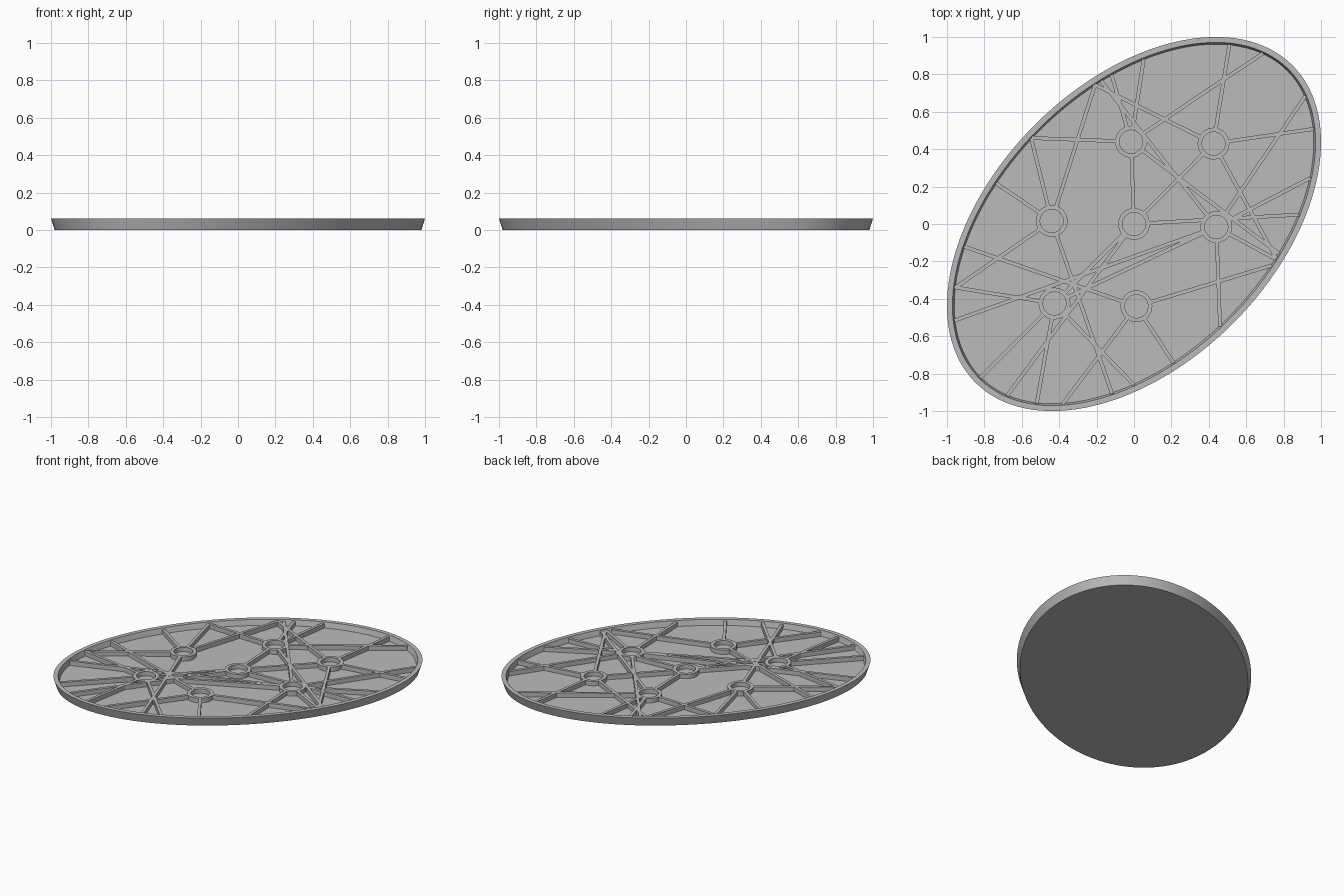
import bpy, bmesh, math
from mathutils import Vector, Matrix

if "Cube" in bpy.data.objects:
    bpy.data.objects.remove(bpy.data.objects["Cube"])

A, B = 1.199, 0.75            # semi-axes of the oval
FLOOR, RIB_TOP, TOP = 0.024, 0.055, 0.062
BORE, BOSS, RIB_W = 0.062, 0.085, 0.02

grey = bpy.data.materials.new("plain_grey")
grey.use_nodes = True
grey.diffuse_color = (0.5, 0.5, 0.5, 1)
grey.node_tree.nodes["Principled BSDF"].inputs["Base Color"].default_value = (0.5, 0.5, 0.5, 1)


def finish(bm, name, smooth=True):
    bmesh.ops.recalc_face_normals(bm, faces=bm.faces)
    mesh = bpy.data.meshes.new(name)
    bm.to_mesh(mesh)
    bm.free()
    mesh.materials.append(grey)
    ob = bpy.data.objects.new(name, mesh)
    bpy.context.collection.objects.link(ob)
    if smooth:
        bpy.ops.object.select_all(action='DESELECT')
        ob.select_set(True)
        bpy.context.view_layer.objects.active = ob
        bpy.ops.object.shade_smooth_by_angle(angle=math.radians(35))
    return ob


def loft(bm, rings, closed):
    """Bridge equal rings of points; cap both ends, or join last to first."""
    loops = [[bm.verts.new(p) for p in ring] for ring in rings]
    n = len(loops[0])
    pairs = list(zip(loops, loops[1:] + ([loops[0]] if closed else [])))
    for lo, hi in pairs:
        for i in range(n):
            j = (i + 1) % n
            bm.faces.new((lo[i], lo[j], hi[j], hi[i]))
    if not closed:
        bm.faces.new(loops[0])
        bm.faces.new(loops[-1])


def oval(inset, z, n=128):
    turn = Matrix.Rotation(math.pi / 4, 3, 'Z')
    return [turn @ Vector(((A - inset) * math.cos(t), (B - inset) * math.sin(t), z))
            for t in (2 * math.pi * i / n for i in range(n))]


def circle(c, r, z, n=32):
    return [(c.x + r * math.cos(2 * math.pi * i / n), c.y + r * math.sin(2 * math.pi * i / n), z)
            for i in range(n)]


# Oval tray: sloped outside, flat rim, inner wall, floor
bm = bmesh.new()
loft(bm, [oval(0.02, 0), oval(0, TOP), oval(0.03, TOP), oval(0.04, FLOOR)], False)
finish(bm, "oval_tray")

# Ring bosses
holes = {k: Vector(p) for k, p in {
    "back": (-0.016, 0.44), "back_left": (0.425, 0.43), "right": (-0.44, 0.016),
    "middle": (0, 0), "left": (0.44, -0.016), "front_right": (-0.425, -0.425),
    "front": (0.013, -0.44)}.items()}
for name, c in holes.items():
    bm = bmesh.new()
    loft(bm, [circle(c, r, z) for r, z in ((BOSS, FLOOR - 0.004), (BOSS, RIB_TOP),
                                           (BORE, RIB_TOP), (BORE, FLOOR - 0.004))], True)
    finish(bm, name + "_ring")

# Rib directions: each ring and the rim points its ribs run to
ribs = {
    "back": [(0.05, 0.87), (0.70, 0.92), (-0.55, 0.46), (-0.12, 0.80), (0.0, -0.9), (0.75, -0.14)],
    "back_left": [(0.51, 0.96), (0.97, 0.51), (-0.20, 0.74), (0.77, -0.20), (-0.82, -0.82)],
    "right": [(-0.21, 0.74), (-0.55, 0.46), (-0.74, 0.22), (-0.97, -0.35), (-0.12, -0.90)],
    "middle": [(0.88, 0.05), (-0.68, -0.92)],
    "left": [(0.92, 0.69), (0.95, 0.25), (0.46, -0.54), (0.78, -0.20), (-0.97, -0.52), (-0.18, 0.77)],
    "front_right": [(-0.95, -0.34), (-0.52, -0.96), (0.0, -0.86), (0.44, -0.016)],
    "front": [(-0.38, -0.96), (0.21, -0.74), (0.74, -0.22), (-0.91, -0.12)],
}
SHORT = {("back", 4): "middle", ("front_right", 3): "left"}   # ribs ending at another ring


def reach(p, d):
    """Distance from p along d to the inside of the rim."""
    a, b = A - 0.036, B - 0.036
    k = math.sqrt(0.5)
    u, v = (p.x + p.y) * k / a, (p.y - p.x) * k / b
    du, dv = (d.x + d.y) * k / a, (d.y - d.x) * k / b
    qa, qb, qc = du * du + dv * dv, u * du + v * dv, u * u + v * v - 1
    return (-qb + math.sqrt(qb * qb - qa * qc)) / qa


def bar(bm, p, q):
    d = (q - p).normalized()
    s = Vector((-d.y, d.x)) * RIB_W / 2
    base = [p + s, p - s, q - s, q + s]
    loft(bm, [[(c.x, c.y, z) for c in base] for z in (FLOOR - 0.004, RIB_TOP)], False)


for name, ends in ribs.items():
    bm = bmesh.new()
    p = holes[name]
    for i, end in enumerate(ends):
        target = holes[SHORT[name, i]] if (name, i) in SHORT else Vector(end)
        d = (target - p).normalized()
        stop = (target - p).length if (name, i) in SHORT else reach(p, d)
        # leave every ring's bore open
        gaps = []
        for c in holes.values():
            along = (c - p).dot(d)
            off = ((c - p) - d * along).length
            if off < 0.074:
                half = math.sqrt(0.074 ** 2 - off ** 2)
                gaps.append((along - half, along + half))
        t = 0
        for lo, hi in sorted(gaps):
            if lo >= stop:
                break
            if lo > t and hi > 0:
                bar(bm, p + d * t, p + d * lo)
            t = max(t, hi)
        if t < stop:
            bar(bm, p + d * t, p + d * stop)
    finish(bm, name + "_ribs", smooth=False)
